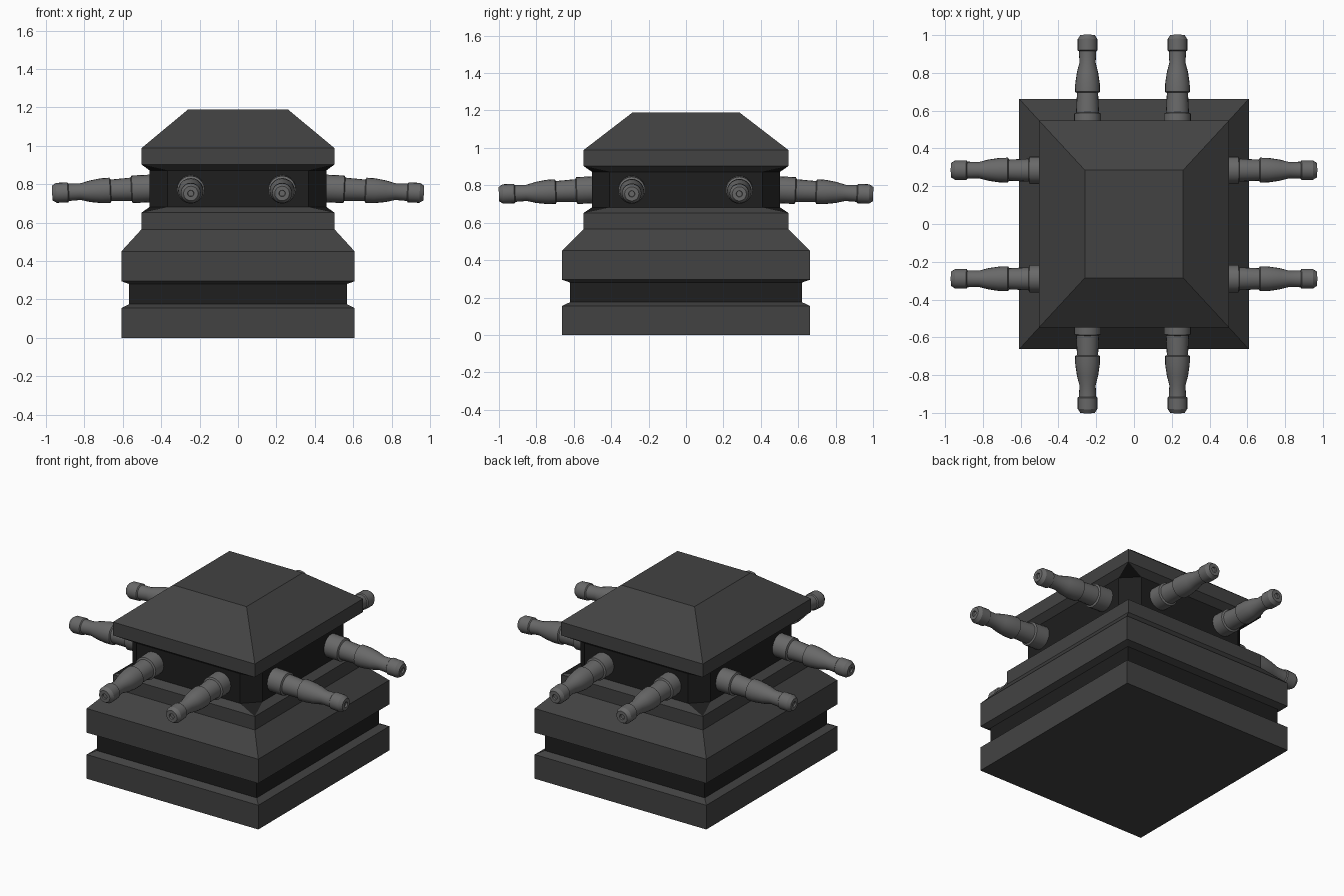
import bpy, bmesh, math
from mathutils import Matrix, Vector

if "Cube" in bpy.data.objects:
    bpy.data.objects.remove(bpy.data.objects["Cube"])


def material(name, v):
    m = bpy.data.materials.new(name)
    m.diffuse_color = (v, v, v, 1)
    m.use_nodes = True
    m.node_tree.nodes["Principled BSDF"].inputs["Base Color"].default_value = m.diffuse_color
    return m


BODY = material("dark_grey", 0.055)
DARK = material("near_black", 0.013)
METAL = material("mid_grey", 0.14)


def finish(bm, name, mats):
    bmesh.ops.recalc_face_normals(bm, faces=bm.faces)
    me = bpy.data.meshes.new(name)
    bm.to_mesh(me)
    bm.free()
    for m in mats:
        me.materials.append(m)
    ob = bpy.data.objects.new(name, me)
    bpy.context.collection.objects.link(ob)
    return ob


# Stepped block: (half x, half y, z, corner cut, dark wall above this ring)
RINGS = [
    (0.608, 0.663, 0.00, 0, 0), (0.608, 0.663, 0.155, 0, 0),
    (0.567, 0.62, 0.175, 0, 1), (0.567, 0.62, 0.28, 0, 0),
    (0.608, 0.663, 0.295, 0, 0), (0.608, 0.663, 0.45, 0, 0),
    (0.503, 0.548, 0.565, 0, 0), (0.503, 0.548, 0.652, 0, 0),
    (0.46, 0.503, 0.682, 0.093, 1), (0.46, 0.503, 0.872, 0.093, 0),
    (0.503, 0.548, 0.903, 0, 0), (0.503, 0.548, 0.988, 0, 0),
    (0.26, 0.285, 1.19, 0, 0),
]


def build_block():
    bm = bmesh.new()
    rings = []
    for hx, hy, z, c, _ in RINGS:
        # Each corner holds an (entering, leaving) vertex pair, shared when uncut
        pairs = []
        for i, (sx, sy) in enumerate([(1, 1), (-1, 1), (-1, -1), (1, -1)]):
            a = (sx * hx, sy * (hy - c), z)
            b = (sx * (hx - c), sy * hy, z)
            if i % 2:
                a, b = b, a
            va = bm.verts.new(a)
            pairs.append((va, bm.verts.new(b) if c else va))
        rings.append(pairs)
    for k in range(len(rings) - 1):
        lo, hi, dark = rings[k], rings[k + 1], RINGS[k][4]
        for i in range(4):
            j = (i + 1) % 4
            f = bm.faces.new((lo[i][1], lo[j][0], hi[j][0], hi[i][1]))
            f.material_index = dark
            corner = list(dict.fromkeys((lo[i][0], lo[i][1], hi[i][1], hi[i][0])))
            if len(corner) > 2:
                bm.faces.new(corner).material_index = 1
    bm.faces.new([p[0] for p in rings[0]])
    bm.faces.new([p[0] for p in rings[-1]])
    return finish(bm, "stepped_block", (BODY, DARK))


# Hose fitting profile: (distance from neck wall, radius)
BARB = [
    (-0.03, 0.0), (-0.03, 0.072), (0.09, 0.072), (0.095, 0.061), (0.20, 0.056),
    (0.205, 0.066), (0.25, 0.065), (0.31, 0.056), (0.36, 0.043), (0.42, 0.045),
    (0.425, 0.052), (0.485, 0.052), (0.507, 0.038), (0.507, 0.017),
    (0.497, 0.015), (0.497, 0.0),
]


def build_fitting(name, origin, angle, sides=20):
    bm = bmesh.new()
    verts = [bm.verts.new((d, 0, r)) for d, r in BARB]
    edges = [bm.edges.new(p) for p in zip(verts, verts[1:])]
    bmesh.ops.spin(bm, geom=verts + edges, cent=(0, 0, 0), axis=(1, 0, 0),
                   angle=math.tau, steps=sides, use_duplicate=False)
    bmesh.ops.remove_doubles(bm, verts=bm.verts, dist=1e-4)
    # Fittings droop slightly outwards
    bm.transform(Matrix.Translation(origin) @ Matrix.Rotation(angle, 4, 'Z')
                 @ Matrix.Rotation(math.radians(2.7), 4, 'Y'))
    ob = finish(bm, name, (METAL,))
    bpy.ops.object.select_all(action='DESELECT')
    ob.select_set(True)
    bpy.context.view_layer.objects.active = ob
    bpy.ops.object.shade_smooth_by_angle(angle=math.radians(25))


build_block()

# Two fittings on each of the four neck walls
for label, s in (("a", 1), ("b", -1)):
    turn = 0 if s > 0 else math.pi
    for n, y in enumerate((-0.29, 0.285)):
        build_fitting(f"side_fitting_{label}{n}", Vector((s * 0.462, y, 0.778)), turn)
    for n, x in enumerate((-0.246, 0.23)):
        build_fitting(f"end_fitting_{label}{n}", Vector((x, s * 0.494, 0.776)), s * math.pi / 2)
